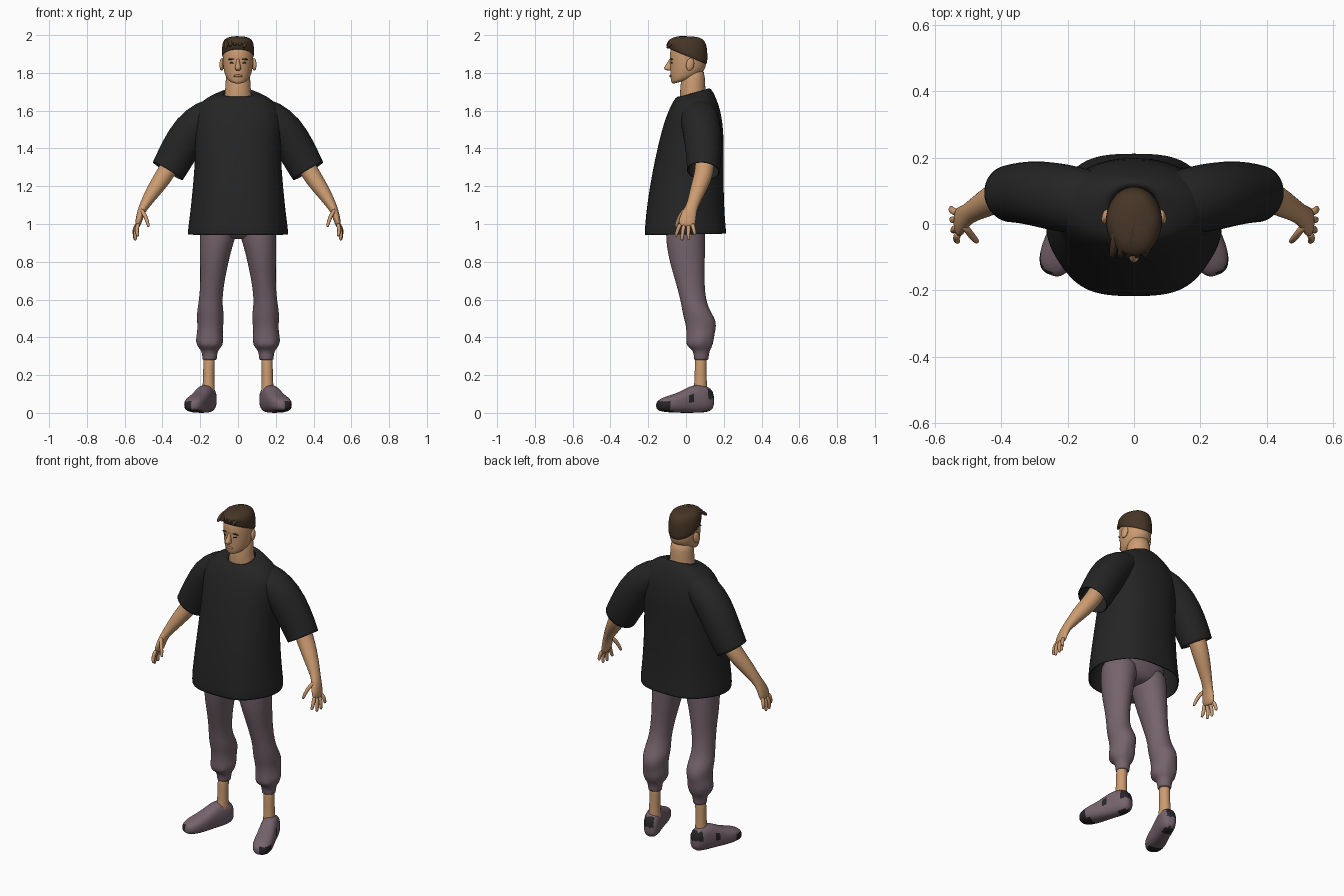
import bpy, bmesh, math
from mathutils import Vector


def material(name, rgb):
    m = bpy.data.materials.new(name)
    m.diffuse_color = (*rgb, 1)
    return m


SKIN = material("skin", (0.60, 0.33, 0.165))
LIP = material("lip", (0.46, 0.21, 0.12))
HAIR = material("hair_brown", (0.062, 0.036, 0.02))
BLACK = material("shirt_black", (0.018, 0.018, 0.018))
MAUVE = material("mauve_cloth", (0.18, 0.125, 0.15))
DARK = material("shoe_dark", (0.02, 0.018, 0.02))


def skin_rings(name, rings, mats, caps=True, thick=0):
    """Join rings of points into a smooth tube."""
    bm = bmesh.new()
    loops = [[bm.verts.new(p) for p in ring] for ring in rings]
    n = len(loops[0])
    for a, b in zip(loops, loops[1:]):
        for i in range(n):
            j = (i + 1) % n
            bm.faces.new((a[i], a[j], b[j], b[i]))
    if caps:
        for loop in (loops[0], loops[-1]):
            c = bm.verts.new(sum((v.co for v in loop), Vector()) / n)
            for i in range(n):
                bm.faces.new((loop[i], loop[(i + 1) % n], c))
    bmesh.ops.recalc_face_normals(bm, faces=bm.faces)
    me = bpy.data.meshes.new(name)
    bm.to_mesh(me)
    bm.free()
    ob = bpy.data.objects.new(name, me)
    bpy.context.collection.objects.link(ob)
    for m in mats:
        me.materials.append(m)
    bpy.ops.object.select_all(action='DESELECT')
    ob.select_set(True)
    bpy.context.view_layer.objects.active = ob
    if thick:
        mod = ob.modifiers.new("thickness", 'SOLIDIFY')
        mod.thickness, mod.offset = thick, 0
    mod = ob.modifiers.new("smooth", 'SUBSURF')
    mod.levels = 1
    bpy.ops.object.modifier_apply(modifier="smooth")
    bpy.ops.object.shade_smooth()
    return ob


def oval(c, a, b, n=24, p=2.0, ripple=0, waves=6):
    """Superellipse around c spanned by the vectors a and b."""
    pts = []
    for i in range(n):
        t = 2 * math.pi * (i + 0.5) / n
        k = 1 + ripple * math.cos(waves * t)
        ca, sa = math.cos(t), math.sin(t)
        x = math.copysign(abs(ca) ** (2 / p), ca) * k
        y = math.copysign(abs(sa) ** (2 / p), sa) * k
        pts.append(Vector(c) + a * x + b * y)
    return pts


def stack(name, rows, mats, s=1, caps=True, thick=0, p=2.0, n=24):
    """Rows: x, z, half width, front y, back y, tilt, ripple."""
    rings = []
    for r in rows:
        x, z, w, f, k, tilt, rip = (list(r) + [0, 0])[:7]
        rings.append(oval((x * s, (f + k) / 2, z), Vector((w, 0, 0)),
                          Vector((0, (k - f) / 2, tilt)), n, p, rip))
    return skin_rings(name, rings, mats, caps, thick)


def tube(name, pts, mat, s=1, caps=True, thick=0, n=16):
    """Points: x, y, z, radius across, radius along y."""
    cs = [Vector((q[0] * s, q[1], q[2])) for q in pts]
    rings = []
    for i, q in enumerate(pts):
        t = (cs[min(i + 1, len(cs) - 1)] - cs[max(i - 1, 0)]).normalized()
        a = Vector((0, 1, 0)).cross(t).normalized()
        rings.append(oval(cs[i], a * q[3], t.cross(a) * q[4], n))
    return skin_rings(name, rings, [mat], caps, thick)


def blob(name, loc, size, mat, rot=(0, 0, 0)):
    bpy.ops.mesh.primitive_uv_sphere_add(segments=20, ring_count=12, location=loc, rotation=rot)
    ob = bpy.context.object
    ob.name, ob.scale = name, size
    ob.data.materials.append(mat)
    bpy.ops.object.shade_smooth()


# Loose shirt body, open at hem and collar
stack("shirt_body", [
    (0, 0.945, 0.258, -0.218, 0.213, 0.004, 0.02), (0, 0.96, 0.26, -0.22, 0.214, 0, 0.02),
    (0, 1.05, 0.249, -0.212, 0.203, 0, 0.012), (0, 1.2, 0.235, -0.19, 0.197, 0, 0.005),
    (0, 1.35, 0.224, -0.16, 0.196), (0, 1.48, 0.226, -0.13, 0.197),
    (0, 1.57, 0.228, -0.102, 0.186), (0, 1.63, 0.208, -0.075, 0.17),
    (0, 1.67, 0.16, -0.055, 0.152, 0.006), (0, 1.693, 0.1, -0.043, 0.132, 0.02),
    (0, 1.693, 0.078, -0.034, 0.12, 0.025), (0, 1.68, 0.074, -0.03, 0.112, 0.025),
], [BLACK], caps=False, thick=0.006, p=2.2, n=36)

# Trouser seat
stack("trouser_seat", [
    (0, 0.92, 0.06, -0.06, 0.06), (0, 0.95, 0.165, -0.1, 0.095),
    (0, 1.0, 0.2, -0.107, 0.102), (0, 1.1, 0.2, -0.107, 0.102)], [MAUVE], p=2.3)

# Neck and head
stack("neck", [
    (0, 1.6, 0.08, -0.03, 0.11), (0, 1.68, 0.073, -0.032, 0.106),
    (0, 1.72, 0.066, -0.032, 0.102), (0, 1.82, 0.066, -0.02, 0.102)], [SKIN])
stack("head", [
    (0, 1.757, 0.034, -0.062, 0.03, 0.014), (0, 1.765, 0.055, -0.077, 0.07, 0.022),
    (0, 1.785, 0.067, -0.082, 0.09, 0.02), (0, 1.81, 0.075, -0.084, 0.1, 0.01),
    (0, 1.84, 0.08, -0.085, 0.107), (0, 1.88, 0.082, -0.087, 0.11),
    (0, 1.92, 0.081, -0.086, 0.108), (0, 1.95, 0.074, -0.07, 0.095),
    (0, 1.97, 0.05, -0.04, 0.06)], [SKIN])
stack("nose", [
    (0, 1.875, 0.008, -0.09, -0.07), (0, 1.85, 0.01, -0.1, -0.07),
    (0, 1.83, 0.017, -0.119, -0.07), (0, 1.818, 0.018, -0.116, -0.07),
    (0, 1.812, 0.01, -0.1, -0.07)], [SKIN], n=14)
blob("lips", (0, -0.08, 1.784), (0.024, 0.008, 0.007), LIP)

# Swept short hair with raised locks
stack("hair", [
    (0, 1.884, 0.08, -0.085, 0.108, -0.042), (0, 1.888, 0.085, -0.09, 0.113, -0.04),
    (0, 1.92, 0.086, -0.094, 0.115, -0.028), (0, 1.95, 0.084, -0.1, 0.112, -0.01),
    (0, 1.973, 0.076, -0.095, 0.1, 0, 0.02), (0, 1.988, 0.056, -0.073, 0.075, 0, 0.03),
    (0, 1.994, 0.025, -0.035, 0.03)], [HAIR])
for i in range(5):
    x = -0.05 + 0.025 * i
    d = 0.9 * abs(x - 0.005) ** 1.35
    tube("hair_lock", [
        (x * 0.8 + 0.01, 0.08, 1.962 - d, 0.009, 0.007), (x, 0.03, 1.988 - d, 0.015, 0.01),
        (x - 0.005, -0.03, 1.99 - d, 0.016, 0.011), (x - 0.012, -0.08, 1.972 - d, 0.014, 0.012),
        (x - 0.018, -0.1, 1.948 - d, 0.007, 0.007)], HAIR, n=10)

# Shoe sections: position heel to toe, half width, bottom, top
SHOE = [(0, 0.022, 0.03, 0.1), (0.05, 0.042, 0.006, 0.135), (0.22, 0.05, 0, 0.152),
        (0.4, 0.049, 0, 0.145), (0.57, 0.053, 0, 0.112), (0.75, 0.057, 0.001, 0.095),
        (0.9, 0.05, 0.006, 0.08), (0.98, 0.033, 0.014, 0.064), (1.0, 0.015, 0.026, 0.05)]

for s, side in ((1, "left"), (-1, "right")):
    # Face pairs
    blob(side + "_ear", (0.086 * s, 0.022, 1.845), (0.011, 0.022, 0.034), SKIN, (-0.2, 0, 0.25 * s))
    blob(side + "_eye", (0.033 * s, -0.0755, 1.853), (0.012, 0.004, 0.004), DARK, (0, 0, 0.25 * s))
    blob(side + "_brow", (0.035 * s, -0.077, 1.873), (0.019, 0.005, 0.004), HAIR, (0, 0.1 * s, 0.25 * s))

    # Sleeve, forearm and palm
    tube(side + "_sleeve", [
        (0.09, 0.06, 1.605, 0.068, 0.085), (0.17, 0.07, 1.57, 0.09, 0.1),
        (0.25, 0.085, 1.495, 0.1, 0.1), (0.312, 0.095, 1.39, 0.098, 0.094),
        (0.36, 0.093, 1.3, 0.092, 0.086), (0.372, 0.091, 1.28, 0.09, 0.084)],
        BLACK, s, False, 0.006, 24)
    tube(side + "_forearm", [
        (0.33, 0.1, 1.37, 0.048, 0.05), (0.365, 0.1, 1.3, 0.049, 0.052),
        (0.4, 0.088, 1.242, 0.048, 0.05), (0.45, 0.06, 1.172, 0.04, 0.042),
        (0.495, 0.035, 1.1, 0.027, 0.031), (0.513, 0.02, 1.065, 0.021, 0.037),
        (0.525, 0.007, 1.02, 0.019, 0.047), (0.533, 0.002, 0.985, 0.013, 0.042)], SKIN, s)
    # Fingers and thumb: base, middle, tip
    fingers = {
        "index": ((0.529, -0.03, 1.0), (0.538, -0.044, 0.97), (0.531, -0.053, 0.938)),
        "middle": ((0.531, -0.01, 0.995), (0.546, -0.018, 0.96), (0.543, -0.021, 0.918)),
        "ring": ((0.532, 0.013, 0.995), (0.549, 0.012, 0.96), (0.546, 0.014, 0.92)),
        "little": ((0.532, 0.033, 1.0), (0.55, 0.041, 0.975), (0.55, 0.047, 0.945)),
        "thumb": ((0.512, -0.005, 1.075), (0.488, -0.037, 1.04), (0.474, -0.052, 0.99))}
    for f, (a, b, c) in fingers.items():
        tip = tuple(q + (q - r) * 0.1 for q, r in zip(c, b))
        tube(f"{side}_{f}_finger", [(*a, 0.012, 0.012), (*b, 0.011, 0.011),
                                    (*c, 0.009, 0.009), (*tip, 0.005, 0.005)], SKIN, s, n=10)

    # Trouser leg gathered over a narrow cuff
    stack(side + "_trouser_leg", [
        (0.15, 0.28, 0.037, 0.043, 0.118), (0.15, 0.285, 0.038, 0.042, 0.119),
        (0.15, 0.33, 0.042, 0.04, 0.124), (0.15, 0.345, 0.06, 0.012, 0.138, 0, 0.03),
        (0.15, 0.375, 0.073, -0.002, 0.15, 0.01, 0.04), (0.15, 0.41, 0.07, 0.002, 0.152, 0.012),
        (0.147, 0.45, 0.066, 0, 0.158, -0.012, 0.02), (0.146, 0.5, 0.073, -0.016, 0.162, -0.015),
        (0.147, 0.55, 0.068, -0.026, 0.135, -0.02, 0.02), (0.145, 0.6, 0.061, -0.033, 0.105, -0.01),
        (0.135, 0.7, 0.064, -0.057, 0.097), (0.126, 0.8, 0.076, -0.088, 0.1),
        (0.115, 0.89, 0.088, -0.104, 0.102), (0.105, 0.95, 0.099, -0.107, 0.102),
        (0.1, 1.02, 0.098, -0.105, 0.1)], [MAUVE], s)
    # Bare ankle
    stack(side + "_ankle", [
        (0.155, 0.08, 0.034, 0.035, 0.115), (0.156, 0.14, 0.033, 0.042, 0.113),
        (0.155, 0.2, 0.028, 0.047, 0.107), (0.152, 0.32, 0.034, 0.045, 0.113)], [SKIN], s)

    # Shoe turned outwards
    heel, toe = Vector((0.142 * s, 0.143, 0)), Vector((0.252 * s, -0.153, 0))
    d = toe - heel
    out = Vector((-d.y, d.x, 0)).normalized() * s
    rings = [oval(heel + d * t + Vector((0, 0, (lo + hi) / 2)), out * w,
                  Vector((0, 0, (hi - lo) / 2)), p=2.5) for t, w, lo, hi in SHOE]
    shoe = skin_rings(side + "_shoe", rings, [MAUVE, DARK])
    # Dark toe guard, heel tab, side vent and sole patches
    for f in shoe.data.polygons:
        v = f.center - heel
        t, o, z = v.dot(d) / d.length_squared, v.dot(out), f.center.z
        guard = t > 0.8 and 0.012 < z < 0.062 and o > -0.005
        tab = t < 0.12 and 0.075 < z < 0.125 and o > -0.02
        vent = 0.42 < t < 0.52 and 0.06 < z < 0.1 and o > 0.02
        sole = f.normal.z < -0.8 and (t > 0.72 or t < 0.22)
        f.material_index = int(guard or tab or vent or sole)
